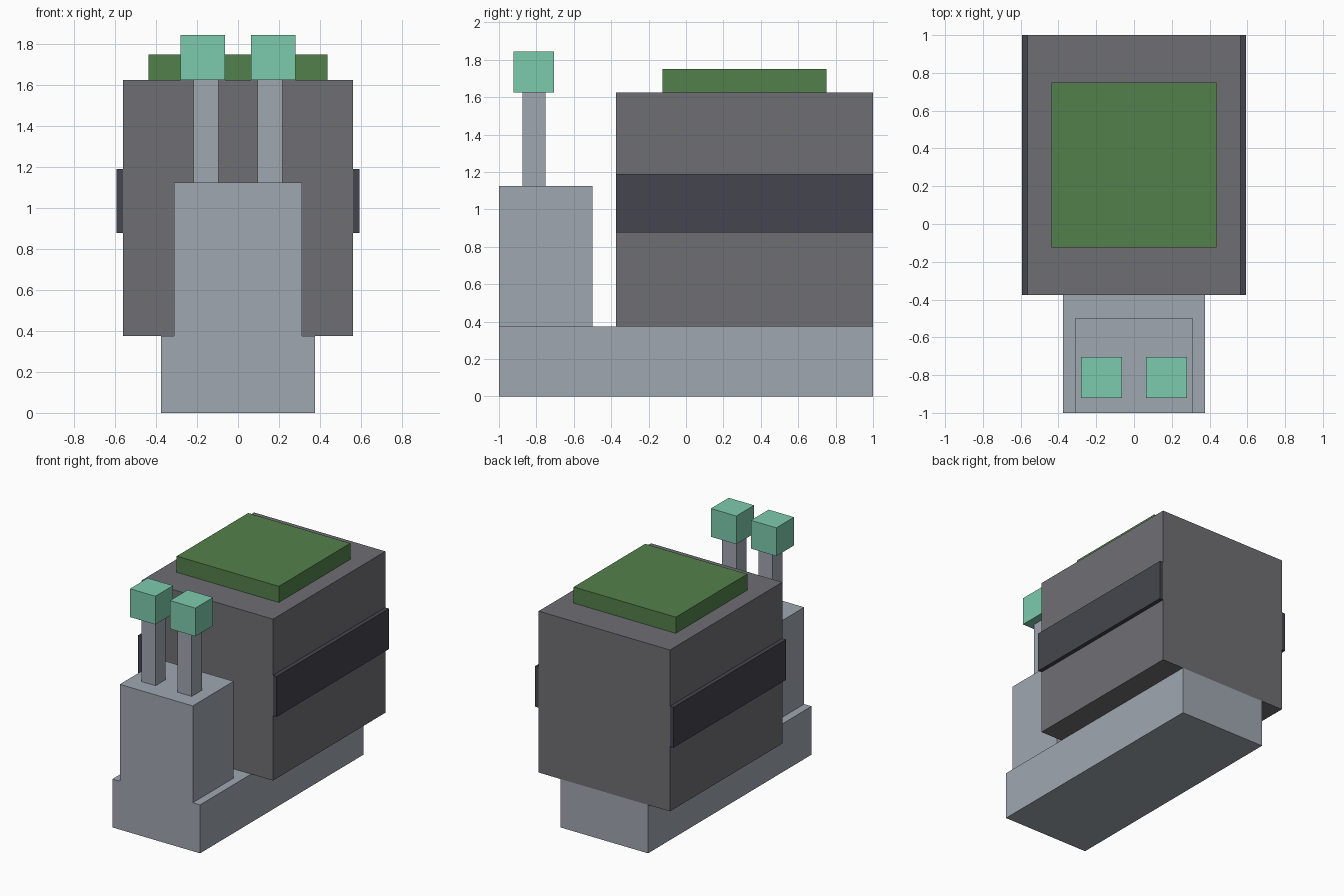
import bpy

cube = bpy.data.objects.get("Cube")
if cube:
    bpy.data.objects.remove(cube, do_unlink=True)


def material(name, rgb):
    """Flat material from 0-255 display colour, converted to linear."""
    lin = [((c / 255 + 0.055) / 1.055) ** 2.4 for c in rgb] + [1.0]
    m = bpy.data.materials.new(name)
    m.use_nodes = True
    m.diffuse_color = lin
    bsdf = m.node_tree.nodes["Principled BSDF"]
    bsdf.inputs["Base Color"].default_value = lin
    bsdf.inputs["Roughness"].default_value = 0.9
    return m


skin = material("blue grey skin", (160, 167, 177))
shell_grey = material("shell grey", (111, 111, 116))
band_dark = material("dark band", (69, 69, 78))
moss_green = material("moss green", (83, 128, 76))
eye_mint = material("mint eye", (125, 203, 174))


def box(name, x, y, z, mat):
    """Box spanning the (min, max) ranges on each axis."""
    bpy.ops.mesh.primitive_cube_add(size=1)
    ob = bpy.context.object
    ob.name = ob.data.name = name
    mid = [(a + b) / 2 for a, b in (x, y, z)]
    for v in ob.data.vertices:
        v.co = [m + c * (r[1] - r[0]) for m, c, r in zip(mid, v.co, (x, y, z))]
    ob.data.materials.append(mat)
    return ob


def pair(name, x, y, z, mat):
    """Left part on +x and its mirror on -x."""
    box("left_" + name, x, y, z, mat)
    box("right_" + name, (-x[1], -x[0]), y, z, mat)


# Body and neck
box("body", (-0.375, 0.375), (-1, 1), (0, 0.375), skin)
box("neck", (-0.3125, 0.3125), (-1, -0.5), (0.375, 1.125), skin)

# Eye stalks and eyes
pair("eye_stalk", (0.094, 0.216), (-0.875, -0.75), (1.125, 1.625), skin)
pair("eye", (0.0625, 0.28), (-0.922, -0.705), (1.625, 1.844), eye_mint)

# Shell with raised side bands and a mossy slab on top
box("shell", (-0.5625, 0.5625), (-0.375, 1), (0.375, 1.625), shell_grey)
pair("shell_band", (0.5625, 0.594), (-0.375, 1), (0.877, 1.19), band_dark)
box("moss_slab", (-0.4375, 0.4375), (-0.125, 0.75), (1.625, 1.75), moss_green)
